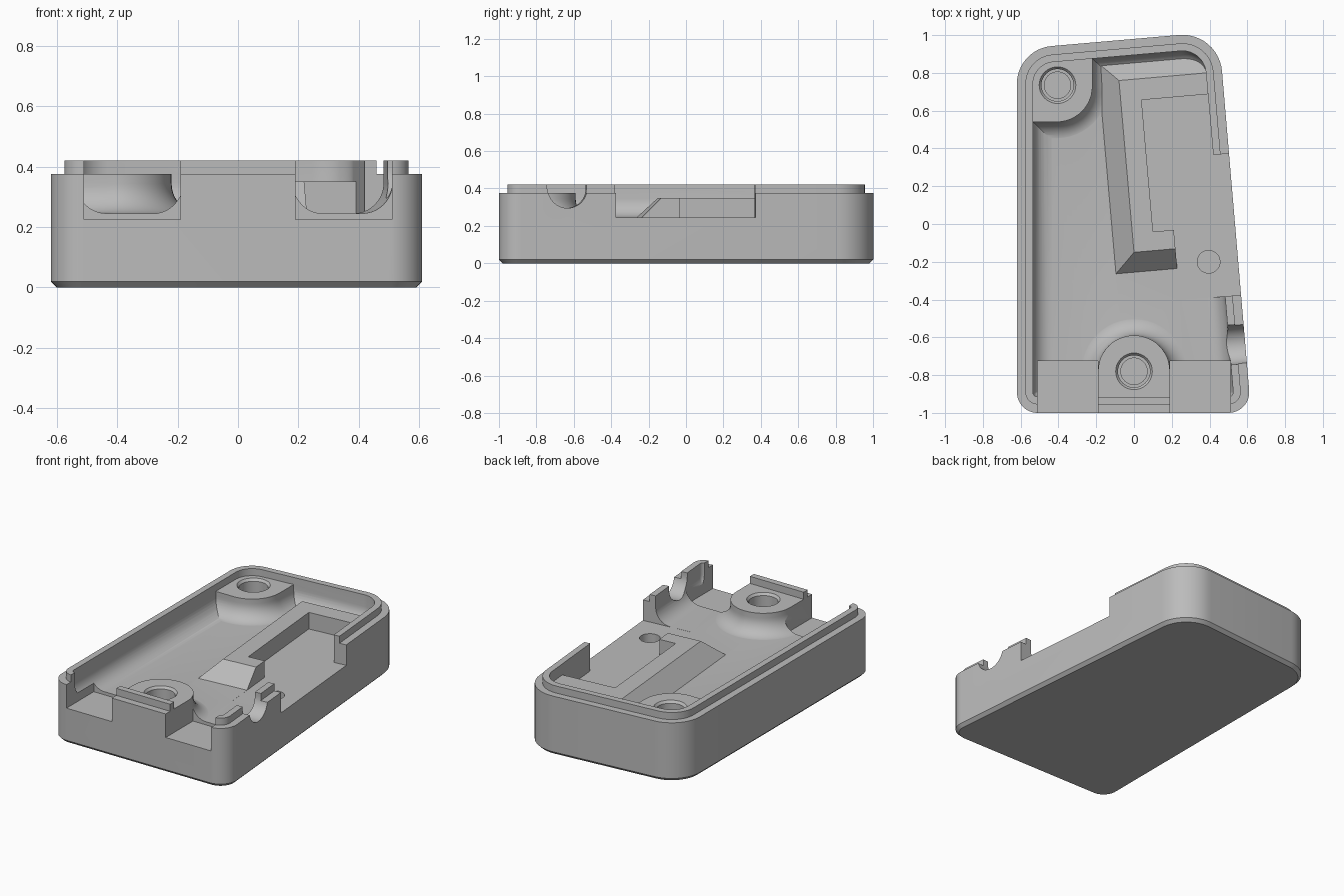
import bpy, bmesh, math
from mathutils import Vector, Matrix

cube = bpy.data.objects.get("Cube")
if cube:
    bpy.data.objects.remove(cube, do_unlink=True)

TILT = math.radians(5)
FLOOR, RIM, TOP = 0.245, 0.375, 0.42
WALL, FILLET = 0.085, 0.1
# Frame that follows the slanted side wall
SLANT = Matrix.Translation((0, -0.15, 0)) @ Matrix.Rotation(TILT, 4, 'Z')

grey = bpy.data.materials.new("plain_grey")
grey.use_nodes = True
grey.diffuse_color = (0.5, 0.5, 0.5, 1)
grey.node_tree.nodes["Principled BSDF"].inputs["Base Color"].default_value = (0.5, 0.5, 0.5, 1)


def rounded(corners, inset=0.0, steps=12):
    """Counter-clockwise outline with rounded corners, moved inward by inset."""
    pts = []
    for i, (x, y, r) in enumerate(corners):
        p = Vector((x, y))
        a = p - Vector(corners[i - 1][:2])
        b = Vector(corners[(i + 1) % len(corners)][:2]) - p
        na = Vector((-a.y, a.x)).normalized()
        nb = Vector((-b.y, b.x)).normalized()
        r = max(r - inset, 0.004)
        centre = p + (na + nb) / (1 + na.dot(nb)) * (inset + r)
        turn = math.acos(max(-1, min(1, na.dot(nb))))
        for k in range(steps + 1):
            pts.append(centre + Matrix.Rotation(turn * k / steps, 2) @ (-na * r))
    return pts


def loft(name, rings, matrix=None):
    """Closed solid through a stack of (outline, height) rings."""
    bm = bmesh.new()
    loops = [[bm.verts.new((p[0], p[1], z)) for p in pts] for pts, z in rings]
    n = len(loops[0])
    for lo, hi in zip(loops, loops[1:]):
        for i in range(n):
            j = (i + 1) % n
            bm.faces.new((lo[i], lo[j], hi[j], hi[i]))
    bm.faces.new(loops[0][::-1])
    bm.faces.new(loops[-1])
    bmesh.ops.recalc_face_normals(bm, faces=bm.faces)
    mesh = bpy.data.meshes.new(name)
    bm.to_mesh(mesh)
    bm.free()
    obj = bpy.data.objects.new(name, mesh)
    bpy.context.collection.objects.link(obj)
    mesh.materials.append(grey)
    if matrix:
        mesh.transform(matrix)
    return obj


def circle(x, y, r, n=40):
    return [(x + r * math.cos(2 * math.pi * i / n), y + r * math.sin(2 * math.pi * i / n)) for i in range(n)]


def rect(x0, x1, y0, y1):
    return [(x0, y0), (x1, y0), (x1, y1), (x0, y1)]


def carve(target, cutter):
    bpy.context.view_layer.objects.active = target
    mod = target.modifiers.new("carve", 'BOOLEAN')
    mod.operation, mod.solver, mod.object = 'DIFFERENCE', 'EXACT', cutter
    bpy.ops.object.modifier_apply(modifier=mod.name)
    bpy.data.objects.remove(cutter, do_unlink=True)


def fillet_rings(corners, base, sign, z, steps=10):
    """Rings that sweep a quarter-round at the foot of a wall."""
    rings = []
    for k in range(steps + 1):
        t = math.pi / 2 * k / steps
        d = FILLET * (1 - math.sin(t))
        rings.append((rounded(corners, base + sign * d), z + FILLET * (1 - math.cos(t))))
    return rings


# Tray outer body with chamfered foot and stepped lip
outline = [(-0.62, -1, 0.11), (0.62, -1, 0.11), (0.448, 1.019, 0.21), (-0.62, 0.926, 0.2)]
tray = loft("tray", [(rounded(outline, 0.02), 0), (rounded(outline), 0.02), (rounded(outline), RIM),
                     (rounded(outline, 0.045), RIM), (rounded(outline, 0.045), TOP)])

# Cavity shape, less the screw posts and the raised block that stay solid
cavity = loft("cavity", fillet_rings(outline, WALL, 1, FLOOR) + [(rounded(outline, WALL), 0.6)])
back_post = [(-0.9, 0.54, 0.01), (-0.22, 0.54, 0.19), (-0.22, 1.3, 0.01), (-0.9, 1.3, 0.01)]
front_post = [(-0.19, -1.3, 0.01), (0.19, -1.3, 0.01), (0.19, -0.59, 0.189), (-0.19, -0.59, 0.189)]
for post in (back_post, front_post):
    rings = fillet_rings(post, 0, -1, FLOOR - 0.001)
    carve(cavity, loft("post", [(rounded(post, -FILLET), 0.2)] + rings + [(rounded(post), RIM)]))
carve(cavity, loft("raised_block", [(rect(-0.15, 0.9, -0.15, 1.063), 0.2),
                                    (rect(0, 0.9, 0, 0.913), 0.35)], SLANT))
carve(tray, cavity)

# Pocket in the raised block, running out through the side wall
pocket = [(0.11, 0.1), (0.22, 0.1), (0.22, -0.274), (0.7, -0.274),
          (0.7, 0.477), (0.463, 0.477), (0.463, 0.8), (0.11, 0.8)]
carve(tray, loft("pocket", [(pocket, FLOOR - 0.0005), (pocket, 0.7)], SLANT))

# Two notches in the front wall
for x0, x1 in ((-0.51, -0.19), (0.19, 0.51)):
    notch = rect(x0, x1, -1.2, -0.725)
    carve(tray, loft("front_notch", [(notch, 0.225), (notch, 0.7)]))

# Round-bottomed cable notch in the side wall
arc = [(0.105 * math.cos(t), 0.105 * math.sin(t))
       for t in (math.pi + math.pi * i / 24 for i in range(25))]
slot = arc + [(0.105, 0.3), (-0.105, 0.3)]
along = Matrix(((0, 0, 1, 0), (1, 0, 0, -0.533), (0, 1, 0, 0.4), (0, 0, 0, 1)))
carve(tray, loft("cable_notch", [(slot, 0.38), (slot, 0.8)], SLANT @ along))

# Stepped screw holes in the posts
for x, y in ((-0.405, 0.735), (0, -0.78)):
    steps = ((0.07, 0.12), (0.07, 0.29), (0.085, 0.29), (0.085, 0.36), (0.097, RIM), (0.097, 0.6))
    carve(tray, loft("screw_hole", [(circle(x, y, r), z) for r, z in steps]))

# Small blind hole in the floor
spot = circle(0.395, -0.2, 0.06)
carve(tray, loft("floor_hole", [(spot, 0.14), (spot, 0.5)]))

# Smooth the rounds and keep the edges crisp
bpy.ops.object.select_all(action='DESELECT')
tray.select_set(True)
bpy.context.view_layer.objects.active = tray
bpy.ops.object.shade_smooth_by_angle(angle=math.radians(25))
